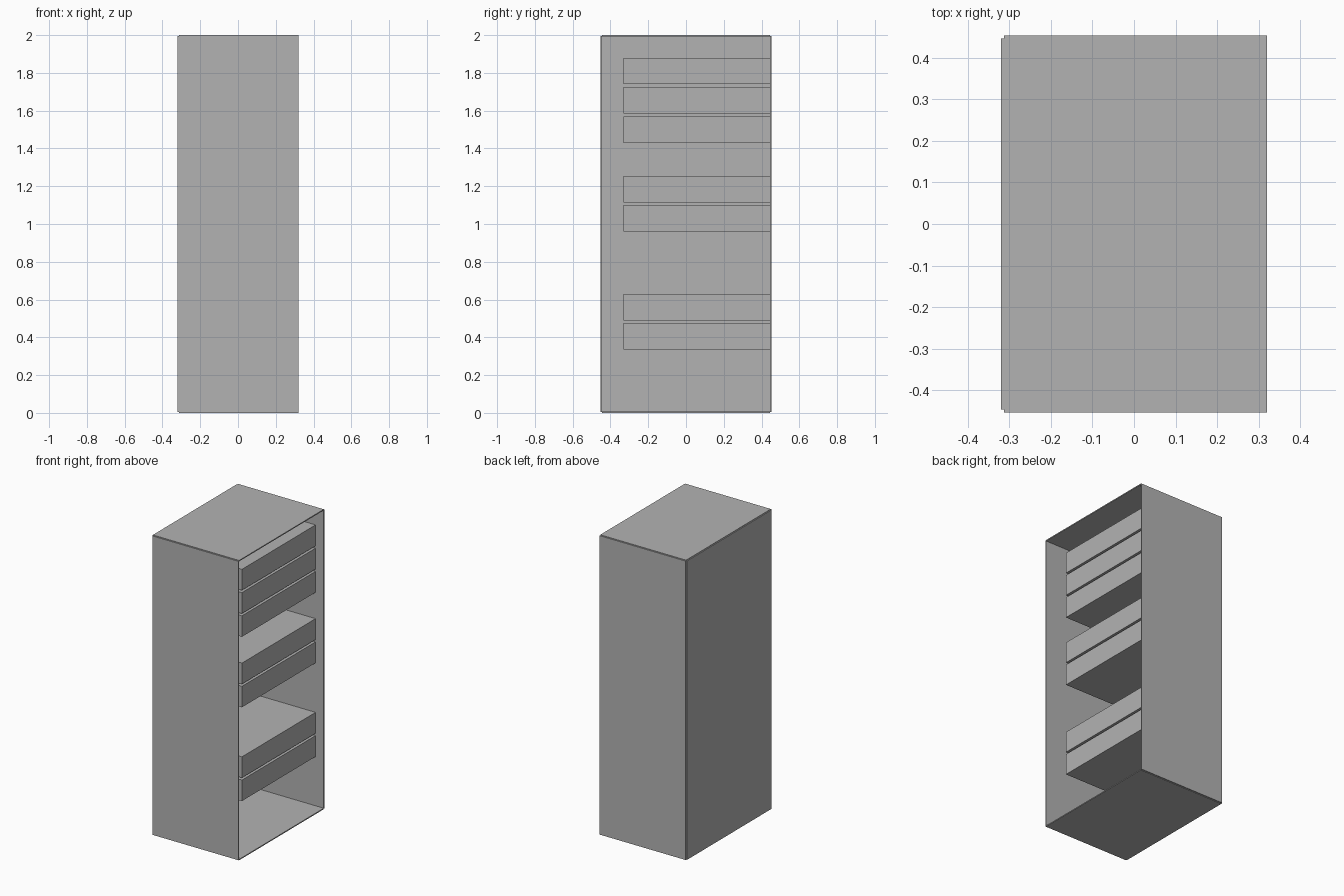
import bpy

cube = bpy.data.objects.get("Cube")
if cube:
    bpy.data.objects.remove(cube, do_unlink=True)

grey = bpy.data.materials.new("plain grey")
grey.use_nodes = True
COLOUR = (0.45, 0.45, 0.45, 1)
grey.diffuse_color = COLOUR
grey.node_tree.nodes["Principled BSDF"].inputs["Base Color"].default_value = COLOUR


def box(name, low, high):
    """Add a box spanning two opposite corners."""
    centre = [(a + b) / 2 for a, b in zip(low, high)]
    bpy.ops.mesh.primitive_cube_add(size=1, location=centre)
    ob = bpy.context.object
    ob.name = name
    ob.scale = [b - a for a, b in zip(low, high)]
    bpy.ops.object.transform_apply(location=False, rotation=False, scale=True)
    ob.data.materials.append(grey)
    return ob


# Overall half sizes, height and sheet thickness
X, Y, H, T = 0.32, 0.453, 2.0, 0.007
IX, IY = X - T, Y - T

# Thin cabinet shell, open on the +x side
box("floor_panel", (-IX, -IY, 0), (X, IY, T))
box("top_panel", (-IX, -IY, H - T), (X, IY, H))
box("front_panel", (-IX, -Y, T / 2), (X, -IY, H - T / 2))
box("back_panel", (-IX, IY, T / 2), (X, Y, H - T / 2))
box("closed_side_panel", (-X, -IY, T / 2), (-IX, IY, H - T / 2))

# Groups of stacked units: underside of the lowest unit and count
PITCH, UNIT = 0.155, 0.14
for group, (bottom, count) in enumerate([(0.335, 2), (0.96, 2), (1.43, 3)], 1):
    for i in range(count):
        z = bottom + i * PITCH
        box(f"shelf_unit_{group}_{i + 1}", (-IX, -0.33, z), (0.26, IY, z + UNIT))
